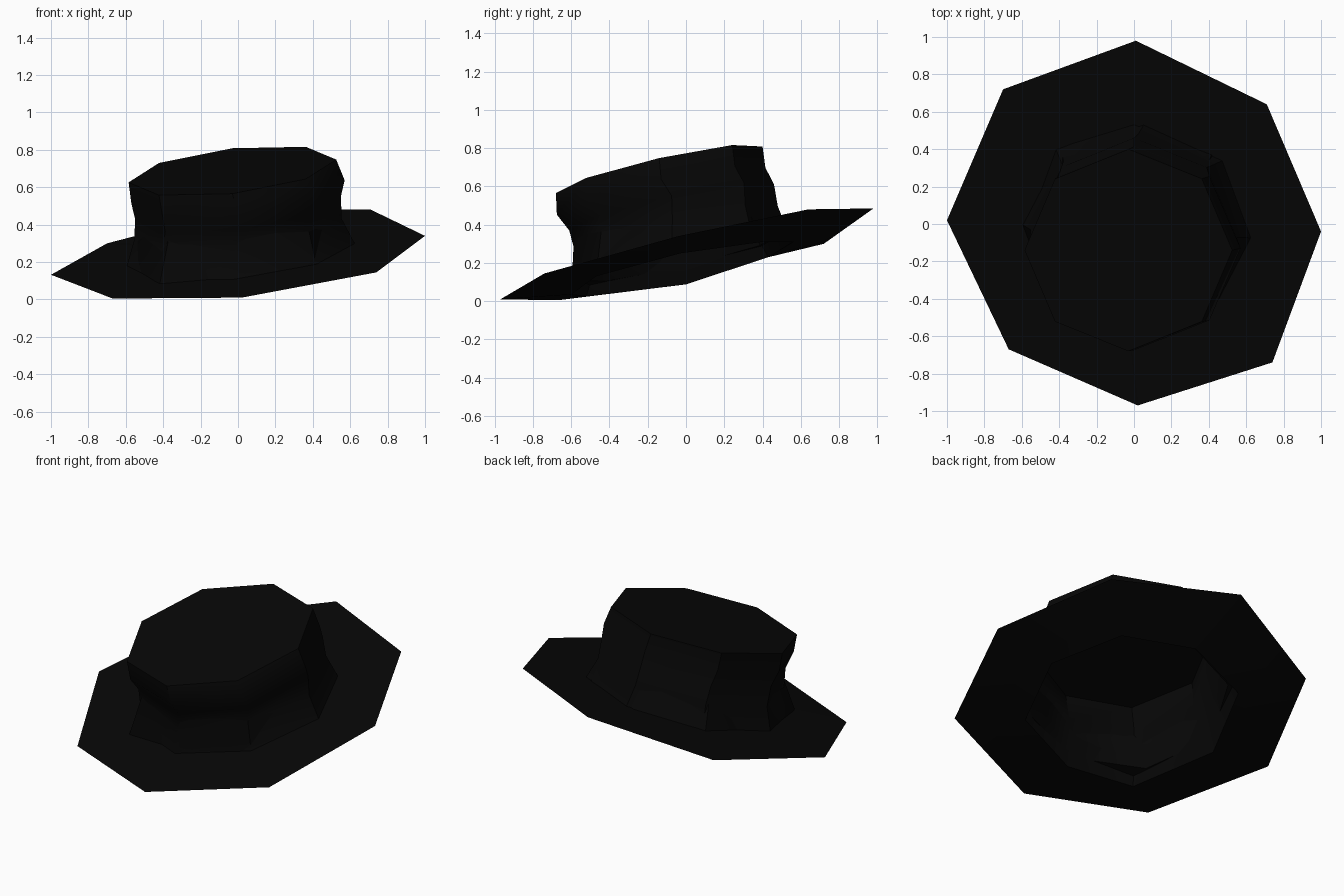
import bpy, bmesh
from math import cos, sin, pi

if "Cube" in bpy.data.objects:
    bpy.data.objects.remove(bpy.data.objects["Cube"])

SIDES = 8
SLOPE_X, SLOPE_Y = 0.11, 0.225   # the whole hat sits tilted

black = bpy.data.materials.new("black_felt")
black.diffuse_color = (0.002, 0.002, 0.002, 1)
black.use_nodes = True
black.node_tree.nodes["Principled BSDF"].inputs["Base Color"].default_value = black.diffuse_color


def ring(cx, cy, cz, rx, ry, phase=0.0):
    """Octagon lying in the tilted plane."""
    pts = []
    for k in range(SIDES):
        dx = rx * cos(2 * pi * k / SIDES + phase)
        dy = ry * sin(2 * pi * k / SIDES + phase)
        pts.append((cx + dx, cy + dy, cz + SLOPE_X * dx + SLOPE_Y * dy))
    return pts


def loft(name, rings, cap_ends=()):
    bm = bmesh.new()
    loops = [[bm.verts.new(p) for p in r] for r in rings]
    for a, b in zip(loops, loops[1:]):
        for k in range(SIDES):
            n = (k + 1) % SIDES
            bm.faces.new((a[k], a[n], b[n], b[k]))
    for i in cap_ends:
        bm.faces.new(loops[i])
    bmesh.ops.recalc_face_normals(bm, faces=bm.faces)
    for f in bm.faces:
        f.smooth = True
    mesh = bpy.data.meshes.new(name)
    bm.to_mesh(mesh)
    bm.free()
    mesh.materials.append(black)
    obj = bpy.data.objects.new(name, mesh)
    bpy.context.collection.objects.link(obj)
    # Soft bands, crisp rim and corners
    bpy.context.view_layer.objects.active = obj
    obj.select_set(True)
    bpy.ops.object.shade_smooth_by_angle(angle=0.75)
    return obj


# Slightly uneven outer edge of the brim
brim_edge = [(1.0, -0.04, 0.34), (0.71, 0.64, 0.48), (0.01, 0.98, 0.485),
             (-0.70, 0.72, 0.30), (-1.0, 0.02, 0.132), (-0.67, -0.67, 0.005),
             (0.02, -0.97, 0.01), (0.74, -0.74, 0.145)]

# Head opening, sagging a little on the left
opening = [(0.60, -0.03, 0.25), (0.43, 0.40, 0.31), (0.0, 0.56, 0.31),
           (-0.43, 0.43, 0.23), (-0.60, 0.0, 0.088), (-0.43, -0.52, 0.025),
           (0.0, -0.60, 0.035), (0.43, -0.47, 0.13)]

# Closed shell: inside ceiling, inner wall, brim, outer wall, crown top
loft("hat", [
    ring(-0.02, -0.13, 0.65, 0.53, 0.51),           # inside ceiling
    ring(0.00, -0.08, 0.46, 0.52, 0.505),           # inner wall
    opening,
    brim_edge,
    ring(0.015, -0.04, 0.24, 0.61, 0.57, -0.06),    # crown base
    ring(0.00, -0.05, 0.375, 0.555, 0.53, -0.04),   # pinched band
    ring(0.00, -0.075, 0.49, 0.55, 0.535),
    ring(0.00, -0.13, 0.575, 0.57, 0.545),          # flare below the top
    ring(-0.03, -0.14, 0.687, 0.555, 0.54),         # crown top
], cap_ends=(0, -1))
